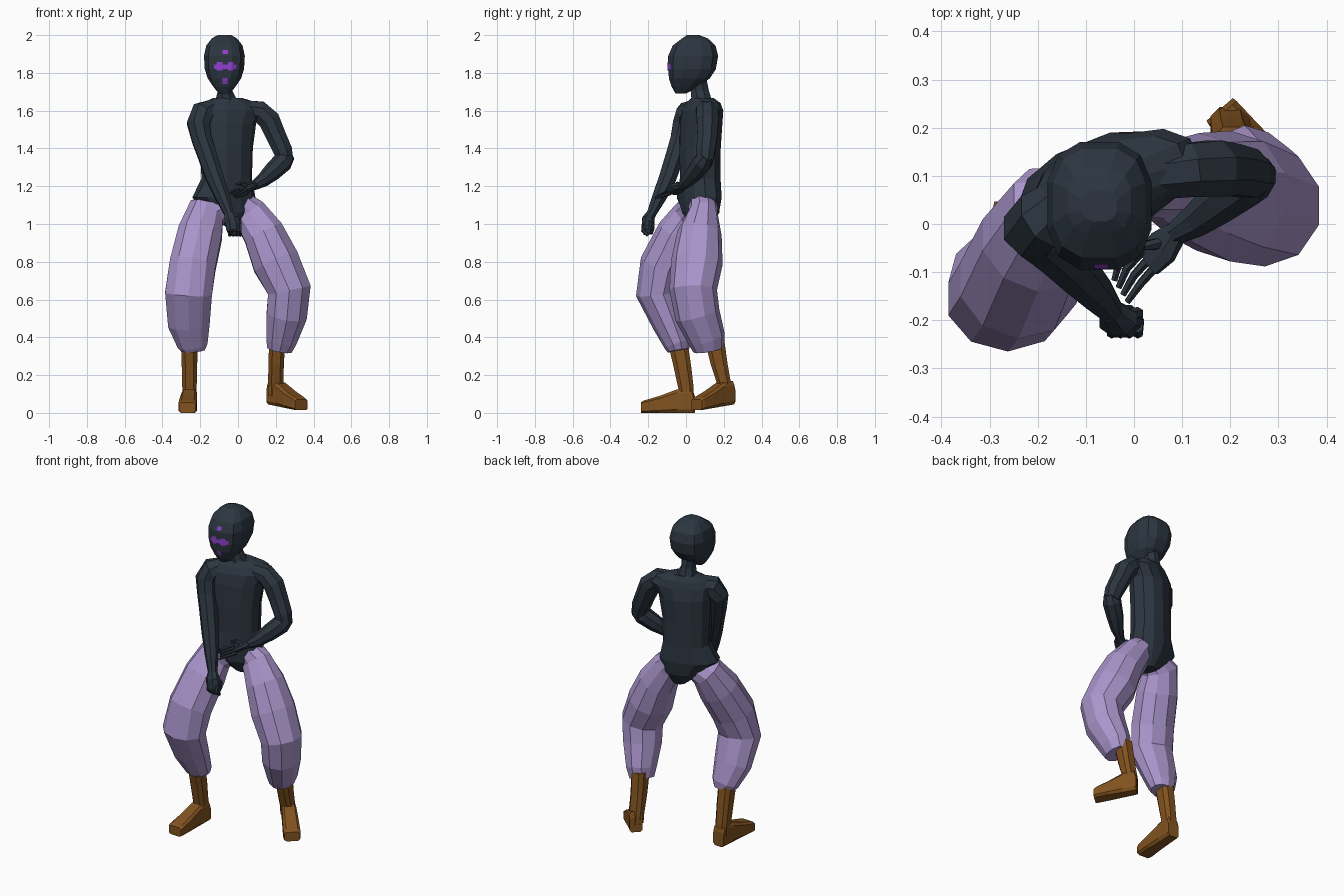
import bpy, math
from mathutils import Vector
from mathutils.bvhtree import BVHTree


def material(name, rgb):
    m = bpy.data.materials.new(name)
    m.diffuse_color = (*rgb, 1)
    return m


SUIT = material("dark slate", (0.025, 0.036, 0.051))
CLOTH = material("lavender", (0.40, 0.30, 0.60))
LEATHER = material("brown leather", (0.22, 0.085, 0.014))
MARK = material("violet", (0.27, 0.05, 0.62))


def mesh_object(name, verts, faces, mat):
    me = bpy.data.meshes.new(name)
    me.from_pydata([tuple(v) for v in verts], [], faces)
    me.update()
    me.materials.append(mat)
    ob = bpy.data.objects.new(name, me)
    bpy.context.collection.objects.link(ob)
    return ob


def tube(name, rings, mat, n=8, ref=(1, 0, 0), axis=None, p=1.0):
    """Capped loft through rings (x, y, z, half width, half depth).
    Rings are square to the path, or to a fixed axis; p < 1 squares them off."""
    pts = [Vector(r[:3]) for r in rings]
    ref = Vector(ref)
    verts, faces = [], []
    k = 1 / math.cos(math.pi / n) ** p
    for i, r in enumerate(rings):
        if axis:
            t = Vector(axis).normalized()
        else:
            t = (pts[min(i + 1, len(pts) - 1)] - pts[max(i - 1, 0)]).normalized()
        u = (ref - t * ref.dot(t)).normalized()
        v = t.cross(u)
        for j in range(n):
            th = math.tau * (j + 0.5) / n
            c, s = math.cos(th), math.sin(th)
            c = math.copysign(abs(c) ** p, c) * k
            s = math.copysign(abs(s) ** p, s) * k
            verts.append(pts[i] + u * r[3] * c + v * r[-1] * s)
    for i in range(len(rings) - 1):
        for j in range(n):
            q = (j + 1) % n
            faces.append((i * n + j, i * n + q, (i + 1) * n + q, (i + 1) * n + j))
    faces.append(tuple(reversed(range(n))))
    faces.append(tuple(range((len(rings) - 1) * n, len(rings) * n)))
    return mesh_object(name, verts, faces, mat)


# Torso, turned so the right shoulder leads
yaw = math.radians(22)
tube("torso", [
    (-0.022, 0.085, 0.985, 0.04, 0.05), (-0.045, 0.078, 1.06, 0.115, 0.092),
    (-0.075, 0.07, 1.14, 0.168, 0.102), (-0.06, 0.075, 1.24, 0.132, 0.10),
    (-0.06, 0.075, 1.40, 0.137, 0.10), (-0.055, 0.08, 1.53, 0.15, 0.10),
    (-0.04, 0.085, 1.60, 0.18, 0.088), (-0.04, 0.09, 1.64, 0.15, 0.072),
    (-0.055, 0.088, 1.668, 0.075, 0.052)], SUIT, n=12,
    ref=(math.cos(yaw), math.sin(yaw), 0), axis=(0, 0, 1), p=0.9)

# Neck
tube("neck", [(-0.06, 0.09, 1.62, 0.085, 0.06), (-0.064, 0.08, 1.67, 0.052, 0.052),
              (-0.069, 0.072, 1.71, 0.037, 0.048), (-0.072, 0.06, 1.79, 0.045)], SUIT,
     axis=(0, 0, 1))

# Head: (z, half width, front y, back y)
HX = -0.072
profile = [(1.69, 0.03, -0.055, 0.0), (1.725, 0.057, -0.075, 0.06),
           (1.77, 0.088, -0.09, 0.125), (1.82, 0.104, -0.095, 0.158),
           (1.89, 0.108, -0.094, 0.17), (1.945, 0.096, -0.07, 0.156),
           (1.983, 0.066, -0.02, 0.115), (2.0, 0.036, 0.005, 0.07)]
head = tube("head", [(HX, (f + b) / 2, z, w, (b - f) / 2) for z, w, f, b in profile],
            SUIT, n=12, axis=(0, 0, 1), p=0.74)

# Face marks laid on the front of the head
bvh = BVHTree.FromPolygons([v.co for v in head.data.vertices],
                           [list(f.vertices) for f in head.data.polygons])


def face_mark(name, cx, cz, w, h, nx=4, nz=3):
    verts, faces = [], []
    for i in range(nz + 1):
        for j in range(nx + 1):
            x, z = cx + w * (j / nx - 0.5), cz + h * (i / nz - 0.5)
            hit = bvh.ray_cast(Vector((x, -1, z)), Vector((0, 1, 0)))[0]
            verts.append((x, hit.y - 0.003, z))
    for i in range(nz):
        for j in range(nx):
            a = i * (nx + 1) + j
            faces.append((a, a + 1, a + nx + 2, a + nx + 1))
    mesh_object(name, verts, faces, MARK)


face_mark("eye_band", -0.068, 1.833, 0.12, 0.024, nx=12)
for i, x in enumerate((-0.098, -0.038)):
    face_mark(f"eye_mark_{i}", x, 1.835, 0.03, 0.045)
face_mark("brow_mark", -0.068, 1.91, 0.03, 0.022)
face_mark("chin_mark", -0.068, 1.757, 0.026, 0.03)

# Right arm hanging across the front, ending in a fist
tube("right_arm", [
    (-0.12, 0.055, 1.61, 0.05), (-0.185, 0.012, 1.585, 0.064), (-0.21, -0.01, 1.53, 0.060),
    (-0.193, -0.03, 1.45, 0.052), (-0.165, -0.055, 1.37, 0.050), (-0.125, -0.095, 1.25, 0.046),
    (-0.085, -0.138, 1.15, 0.038), (-0.045, -0.185, 1.05, 0.024)], SUIT)
tube("right_fist", [(-0.05, -0.18, 1.06, 0.024), (-0.033, -0.20, 1.025, 0.040, 0.032),
                    (-0.022, -0.202, 0.975, 0.040, 0.034), (-0.02, -0.20, 0.945, 0.03, 0.024)], SUIT)
for i in range(4):
    x = -0.046 + 0.018 * i
    tube(f"right_finger_{i}", [(x, -0.215, 1.0, 0.010), (x, -0.227, 0.965, 0.010),
                               (x + 0.004, -0.20, 0.94, 0.009)], SUIT, n=6)
tube("right_thumb", [(-0.02, -0.19, 1.04, 0.012), (0.008, -0.185, 1.01, 0.011),
                     (0.01, -0.195, 0.97, 0.009)], SUIT, n=6)

# Left arm bent at the elbow, open hand in front of the belly
tube("left_upper_arm", [
    (0.03, 0.10, 1.605, 0.05), (0.115, 0.112, 1.595, 0.056), (0.165, 0.115, 1.55, 0.058),
    (0.20, 0.113, 1.47, 0.053), (0.237, 0.105, 1.39, 0.050), (0.252, 0.10, 1.33, 0.042)],
    SUIT, ref=(0, 1, 0))
tube("left_forearm", [
    (0.268, 0.11, 1.365, 0.034), (0.238, 0.09, 1.33, 0.050), (0.18, 0.048, 1.275, 0.045),
    (0.13, 0.008, 1.23, 0.034), (0.085, -0.02, 1.202, 0.023)], SUIT, ref=(0, 0, 1))
tube("left_palm", [(0.09, -0.015, 1.205, 0.022), (0.06, -0.048, 1.19, 0.038, 0.018),
                   (0.03, -0.078, 1.172, 0.034, 0.014)], SUIT, ref=(0.6, -0.6, 0.5))
for i in range(4):
    d = i * 0.015
    tube(f"left_finger_{i}", [(0.048 - d, -0.085 + d, 1.162 + d * 0.5, 0.009),
                              (0.015 - d, -0.122 + d, 1.15 + d * 0.5, 0.008),
                              (-0.014 - d * 0.6, -0.162 + d, 1.14 + d * 0.5, 0.006)], SUIT, n=6)
tube("left_thumb", [(0.06, -0.04, 1.195, 0.011), (0.02, -0.045, 1.215, 0.009),
                    (-0.012, -0.055, 1.21, 0.006)], SUIT, n=6)

# Baggy trouser legs
tube("right_trouser", [
    (-0.08, 0.05, 1.10, 0.07, 0.07), (-0.165, 0.03, 1.06, 0.103, 0.09),
    (-0.20, -0.035, 0.95, 0.117, 0.114), (-0.24, -0.122, 0.78, 0.122, 0.118),
    (-0.262, -0.155, 0.63, 0.124, 0.105), (-0.26, -0.09, 0.47, 0.11, 0.082),
    (-0.24, -0.045, 0.36, 0.079, 0.066), (-0.238, -0.04, 0.33, 0.062, 0.055)], CLOTH, n=10)
tube("left_trouser", [
    (0.0, 0.09, 1.13, 0.06, 0.07), (0.06, 0.09, 1.06, 0.090, 0.075),
    (0.135, 0.072, 0.95, 0.108, 0.112), (0.20, 0.058, 0.80, 0.124, 0.13),
    (0.272, 0.038, 0.65, 0.115, 0.120), (0.258, 0.06, 0.52, 0.107, 0.114),
    (0.23, 0.11, 0.39, 0.082, 0.095), (0.219, 0.12, 0.335, 0.066, 0.078)], CLOTH, n=10)

# Boots: shaft and squared-off foot from heel to toe
tube("right_boot_shaft", [(-0.257, -0.045, 0.38, 0.043, 0.053), (-0.257, -0.02, 0.25, 0.041, 0.047),
                          (-0.257, 0.0, 0.13, 0.038, 0.041), (-0.257, 0.0, 0.06, 0.038, 0.041)],
     LEATHER, axis=(0, 0, -1), p=0.7)
tube("left_boot_shaft", [(0.208, 0.15, 0.39, 0.043, 0.052), (0.202, 0.175, 0.26, 0.041, 0.045),
                         (0.199, 0.205, 0.14, 0.040, 0.036), (0.199, 0.207, 0.09, 0.038, 0.036)],
     LEATHER, axis=(0, 0, -1), p=0.7)


def foot(name, heel, toe, heel_z, toe_z):
    heel, toe = Vector(heel), Vector(toe)
    d = toe - heel
    rings = []
    for f, w, h in ((0, 0.036, 0.09), (0.04, 0.038, 0.125), (0.32, 0.041, 0.125),
                    (0.65, 0.046, 0.09), (0.94, 0.048, 0.066), (1, 0.044, 0.056)):
        c = heel + d * f
        rings.append((c.x, c.y, heel_z + (toe_z - heel_z) * f + h / 2, w, h / 2))
    tube(name, rings, LEATHER, ref=(-d.y, d.x, 0), axis=(d.x, d.y, 0), p=0.4)


foot("right_foot", (-0.254, 0.045), (-0.268, -0.237), 0.0, 0.0)
foot("left_foot", (0.178, 0.238), (0.335, 0.055), 0.045, 0.014)
